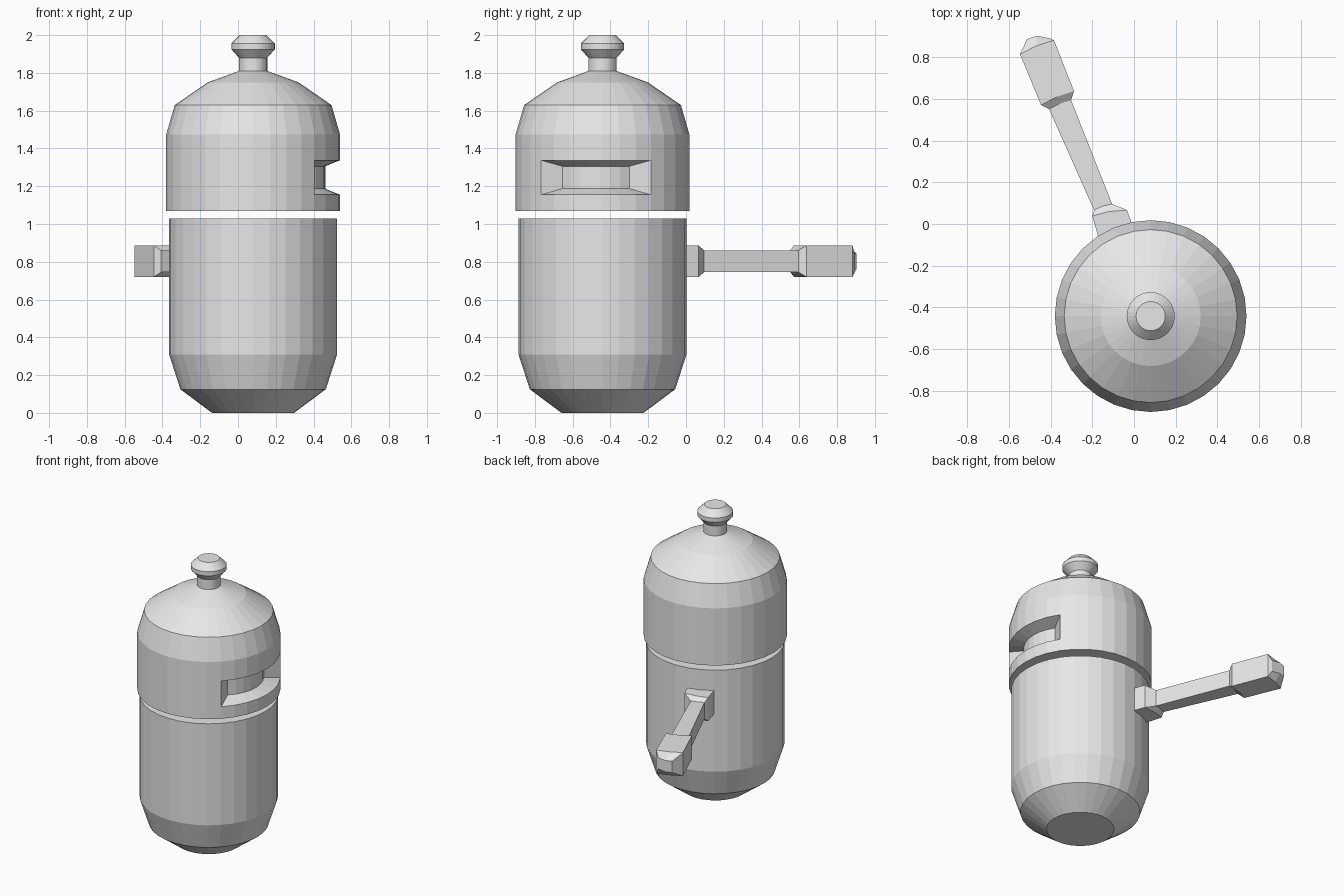
import bpy, bmesh, math

if "Cube" in bpy.data.objects:
    bpy.data.objects.remove(bpy.data.objects["Cube"])

SIDES = 32
CX, CY = 0.08, -0.442

metal = bpy.data.materials.new("light grey")
metal.diffuse_color = (0.8, 0.8, 0.8, 1)
metal.use_nodes = True
metal.node_tree.nodes["Principled BSDF"].inputs["Base Color"].default_value = metal.diffuse_color


def finish(bm, name):
    bmesh.ops.recalc_face_normals(bm, faces=bm.faces[:])
    me = bpy.data.meshes.new(name)
    bm.to_mesh(me)
    bm.free()
    me.materials.append(metal)
    ob = bpy.data.objects.new(name, me)
    bpy.context.collection.objects.link(ob)
    return ob


def loft(bm, rings):
    """Bridge closed rings of points and cap both ends; returns faces per band."""
    rows = [[bm.verts.new(p) for p in ring] for ring in rings]
    n = len(rows[0])
    bands = []
    for a, b in zip(rows, rows[1:]):
        bands.append([bm.faces.new((a[i], a[(i + 1) % n], b[(i + 1) % n], b[i]))
                      for i in range(n)])
    bm.faces.new(rows[0][::-1])
    bm.faces.new(rows[-1])
    return bands


def circle(r, z):
    return [(CX + r * math.cos(math.tau * i / SIDES),
             CY + r * math.sin(math.tau * i / SIDES), z) for i in range(SIDES)]


# Lower body: cylinder with a tapered bottom
bm = bmesh.new()
loft(bm, [circle(r, z) for r, z in
          [(0.217, 0), (0.385, 0.125), (0.445, 0.31), (0.445, 1.03)]])
finish(bm, "lower_body")

# Upper body: domed lid with neck and knob
bm = bmesh.new()
bands = loft(bm, [circle(r, z) for r, z in
                  [(0.46, 1.07), (0.46, 1.155), (0.46, 1.337), (0.46, 1.475),
                   (0.415, 1.63), (0.24, 1.75), (0.075, 1.81), (0.075, 1.88),
                   (0.115, 1.925), (0.115, 1.955), (0.07, 2.0)]])
# Recessed slot with sloping walls, seven facets wide
slot = [bands[1][i % SIDES] for i in range(28, 35)]
ys = [v.co.y for f in slot for v in f.verts]
mid_y = (min(ys) + max(ys)) / 2
new = bmesh.ops.extrude_face_region(bm, geom=slot)["geom"]
old = [f for f in slot if f.is_valid]
if old:
    bmesh.ops.delete(bm, geom=old, context='FACES_ONLY')
for v in new:
    if isinstance(v, bmesh.types.BMVert):
        v.co.x = 0.46 - 0.62 * (0.54 - v.co.x)
        v.co.y = mid_y + 0.61 * (v.co.y - mid_y)
        v.co.z = 1.247 + 0.65 * (v.co.z - 1.247)
finish(bm, "upper_body")

# Side handle: left and right corners, bulge of the middle, half height
sections = [
    ((-0.168, -0.073), (-0.007, -0.006), 0.009, 0.083),   # root
    ((-0.200, 0.038), (-0.034, 0.067), 0.008, 0.083),     # collar
    ((-0.192, 0.067), (-0.105, 0.096), 0.005, 0.058),     # bar start
    ((-0.408, 0.552), (-0.302, 0.595), 0.004, 0.058),     # bar end
    ((-0.446, 0.571), (-0.288, 0.638), 0.007, 0.083),     # grip start
    ((-0.547, 0.815), (-0.384, 0.882), 0.007, 0.083),     # grip end
    ((-0.513, 0.887), (-0.408, 0.892), 0.015, 0.040),     # tip
]
rings = []
for (lx, ly), (rx, ry), bulge, h in sections:
    mid = ((lx + rx) / 2 - 0.383 * bulge, (ly + ry) / 2 + 0.924 * bulge)
    row = [(lx, ly), mid, (rx, ry)]
    rings.append([(x, y, 0.803 + h) for x, y in row] +
                 [(x, y, 0.803 - h) for x, y in row[::-1]])
bm = bmesh.new()
loft(bm, rings)
finish(bm, "handle")
